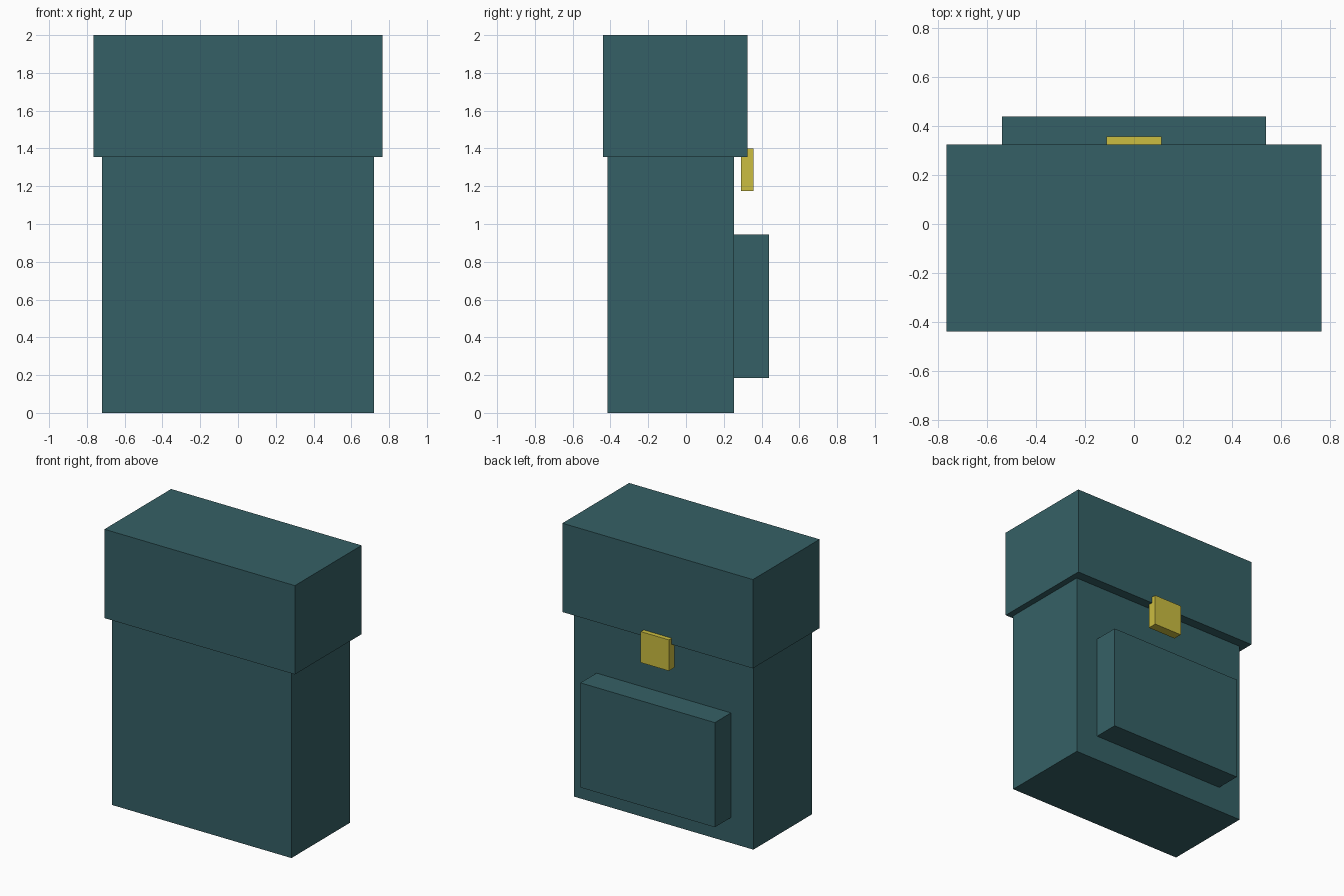
import bpy
import bmesh
from mathutils import Vector

cube = bpy.data.objects.get("Cube")
if cube:
    bpy.data.objects.remove(cube, do_unlink=True)


def material(name, color):
    mat = bpy.data.materials.new(name)
    mat.use_nodes = True
    mat.diffuse_color = color
    mat.node_tree.nodes["Principled BSDF"].inputs["Base Color"].default_value = color
    return mat


def box(name, low, high, mat):
    """Axis-aligned box between two opposite corners."""
    low, high = Vector(low), Vector(high)
    bm = bmesh.new()
    bmesh.ops.create_cube(bm, size=1)
    bmesh.ops.scale(bm, vec=high - low, verts=bm.verts)
    mesh = bpy.data.meshes.new(name)
    bm.to_mesh(mesh)
    bm.free()
    mesh.materials.append(mat)
    obj = bpy.data.objects.new(name, mesh)
    obj.location = (low + high) / 2
    bpy.context.collection.objects.link(obj)
    return obj


teal = material("teal fabric", (0.036, 0.118, 0.132, 1))
yellow = material("yellow clasp", (0.6, 0.51, 0.052, 1))

# Main bag and the wider top flap
box("bag_body", (-0.72, -0.415, 0), (0.72, 0.255, 1.355), teal)
box("top_flap", (-0.765, -0.44, 1.355), (0.765, 0.325, 2), teal)

# Rear pocket and the clasp hanging from the flap
box("rear_pocket", (-0.54, 0.255, 0.185), (0.54, 0.44, 0.945), teal)
box("clasp", (-0.113, 0.292, 1.175), (0.113, 0.358, 1.4), yellow)
